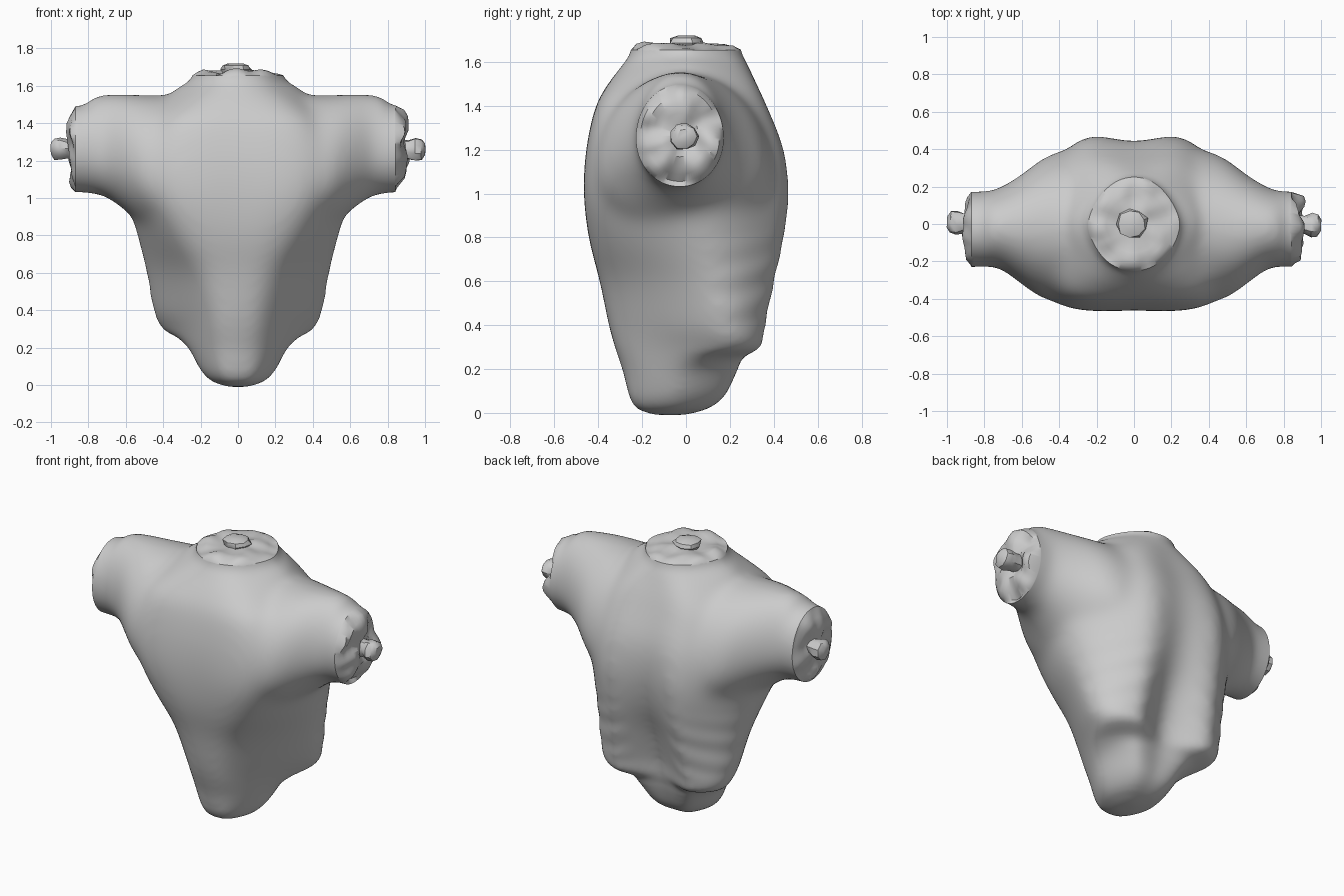
import bpy, bmesh, math, random
from mathutils import Vector, noise

if "Cube" in bpy.data.objects:
    bpy.data.objects.remove(bpy.data.objects["Cube"])

random.seed(4)


def spline(pts, n, closed):
    """Catmull-Rom through tuples of any length."""
    out, m = [], len(pts)
    for i in range(m if closed else m - 1):
        if closed:
            q = [pts[(i + k) % m] for k in (-1, 0, 1, 2)]
        else:
            q = [pts[min(max(i + k, 0), m - 1)] for k in (-1, 0, 1, 2)]
        for s in range(n):
            t = s / n
            out.append(tuple(0.5 * (2 * b + (c - a) * t + (2 * a - 5 * b + 4 * c - d) * t * t
                                    + (3 * b - a - 3 * c + d) * t ** 3)
                             for a, b, c, d in zip(*q)))
    if not closed:
        out.append(tuple(pts[-1]))
    return out


def ramp(x, lo, hi):
    return max(0, min(1, (x - lo) / (hi - lo)))


def loft(bm, rings):
    vs = [[bm.verts.new(p) for p in r] for r in rings]
    n = len(vs[0])
    for a, b in zip(vs, vs[1:]):
        for i in range(n):
            bm.faces.new((a[i], a[(i + 1) % n], b[(i + 1) % n], b[i]))
    bm.faces.new(vs[0][::-1])
    bm.faces.new(vs[-1])


def to_object(bm, name):
    bmesh.ops.recalc_face_normals(bm, faces=bm.faces)
    me = bpy.data.meshes.new(name)
    bm.to_mesh(me)
    bm.free()
    ob = bpy.data.objects.new(name, me)
    bpy.context.collection.objects.link(ob)
    return ob


def activate(ob):
    bpy.ops.object.select_all(action='DESELECT')
    ob.select_set(True)
    bpy.context.view_layer.objects.active = ob


# trunk levels: z, front y, front corner x/y, side x/y, back lobe x/y, spine y
trunk = [
    (-.01, -.14, .03, -.13, .05, -.08, .03, -.02, -.01),
    (0.02, -.225, .08, -.195, .14, -.06, .09, .08, .10),
    (0.08, -.26, .11, -.22, .20, -.04, .13, .155, .175),
    (0.19, -.29, .14, -.235, .26, -.01, .18, .215, .22),
    (0.25, -.31, .155, -.245, .32, .06, .21, .25, .235),
    (0.30, -.325, .165, -.255, .40, .16, .26, .34, .25),
    (0.40, -.353, .185, -.275, .45, .15, .27, .36, .265),
    (0.60, -.393, .24, -.315, .49, .12, .27, .40, .325),
    (0.80, -.443, .34, -.37, .54, .09, .28, .435, .40),
    (1.00, -.463, .42, -.405, .59, .06, .30, .445, .44),
    (1.20, -.453, .45, -.395, .60, .03, .30, .415, .43),
    (1.40, -.41, .38, -.36, .53, 0, .28, .335, .36),
    (1.50, -.355, .29, -.295, .43, 0, .23, .285, .32),
    (1.58, -.295, .20, -.23, .335, 0, .19, .225, .285),
    (1.64, -.255, .16, -.19, .25, 0, .15, .19, .255),
    (1.76, -.235, .15, -.17, .22, 0, .14, .17, .235),
]
bm = bmesh.new()
rings = []
for z, yf, wf, yw, ws, ys, xl, yb, yc in spline(trunk, 4, False):
    half = [(wf, yw), (ws, ys), (xl, yb)]
    sec = [(0, yf)] + half + [(0, yc)] + [(-x, y) for x, y in reversed(half)]
    rings.append([(x, y, z) for x, y in spline(sec, 8, True)])
loft(bm, rings)

# shoulders and arm stumps: x, front y, back y, bottom z, middle z, top z
arm = [
    (0, -.44, .40, .8, 1.05, 1.55),
    (.25, -.44, .41, .8, 1.05, 1.55),
    (.40, -.42, .39, .8, 1.08, 1.55),
    (.50, -.395, .345, .85, 1.13, 1.55),
    (.60, -.325, .268, .93, 1.19, 1.555),
    (.70, -.25, .205, 1.0, 1.23, 1.553),
    (.76, -.23, .18, 1.02, 1.25, 1.54),
    (.84, -.23, .173, 1.03, 1.25, 1.495),
    (1.0, -.23, .173, 1.03, 1.25, 1.485),
]
arm = [(-r[0],) + r[1:] for r in reversed(arm[1:])] + arm
rings = []
for x, yf, yb, z0, zc, z1 in spline(arm, 4, False):
    ring = []
    for i in range(48):
        a = math.tau * i / 48
        c, s = math.cos(a), math.sin(a)
        ring.append((x, (yf + yb) / 2 + (yb - yf) / 2 * c,
                     zc + s * ((z1 - zc) if s > 0 else (zc - z0))))
    rings.append(ring)
loft(bm, rings)
torso = to_object(bm, "torso")

# fuse, then soften most where shoulders meet the trunk
activate(torso)
m = torso.modifiers.new("fuse", 'REMESH')
m.mode = 'VOXEL'
m.voxel_size = 0.018
bpy.ops.object.modifier_apply(modifier="fuse")
blend = torso.vertex_groups.new(name="blend")
for v in torso.data.vertices:
    x, y, z = v.co
    w = ramp(z, .4, .8) * ramp(.8 - abs(x), 0, .15) * ramp(1.6 - z, 0, .15)
    w = max(w, ramp(-y, .05, .15) * ramp(z, .08, .2) * ramp(1.5 - z, 0, .2) * .8)
    w *= ramp(.85 - abs(x), 0, .15)
    blend.add([v.index], w, 'REPLACE')
for name, n, group in (("soften", 10, ""), ("melt", 60, "blend")):
    s = torso.modifiers.new(name, 'SMOOTH')
    s.factor = 0.5
    s.iterations = n
    s.vertex_group = group
    bpy.ops.object.modifier_apply(modifier=name)

bm = bmesh.new()
bm.from_mesh(torso.data)
bm.normal_update()

# faint ribs on the back lobes
moves = []
for v in bm.verts:
    x, y, z = v.co
    w = ramp(y, .08, .2) * ramp(z, .32, .42) * ramp(.85 - z, 0, .2) * ramp(abs(x), .12, .22)
    moves.append(v.normal * (.002 * w * math.sin((z + .35 * abs(x)) * 42)))
for v, d in zip(bm.verts, moves):
    v.co += d


def torn_cap(bm, co, no, depth):
    """Slice a stump off and close it with a ragged surface."""
    co, no = Vector(co), Vector(no)
    r = bmesh.ops.bisect_plane(bm, geom=bm.verts[:] + bm.edges[:] + bm.faces[:], dist=1e-4,
                               plane_co=co, plane_no=no, clear_outer=True)
    edges = [e for e in r['geom_cut'] if isinstance(e, bmesh.types.BMEdge)]
    base = {v for e in edges for v in e.verts}
    c = sum((v.co for v in base), Vector()) / len(base)
    for scale, rise in ((.9, .35), (.85, .6), (.8, .7), (.7, .7), (.5, .7)):
        ext = bmesh.ops.extrude_edge_only(bm, edges=edges)['geom']
        edges = [g for g in ext if isinstance(g, bmesh.types.BMEdge)]
        for v in [g for g in ext if isinstance(g, bmesh.types.BMVert)]:
            v.co -= no * (v.co - c).dot(no)
            v.co = c + (v.co - c) * scale
            v.co += no * depth * (rise + .7 * noise.noise(v.co * 10))
    bmesh.ops.edgeloop_fill(bm, edges=edges)


torn_cap(bm, (.842, 0, 0), (1, 0, 0), .07)
torn_cap(bm, (-.87, 0, 0), (-1, 0, 0), .045)
torn_cap(bm, (0, 0, 1.655), (0, 0, 1), .035)
bmesh.ops.recalc_face_normals(bm, faces=bm.faces)
bm.to_mesh(torso.data)
bm.free()


def bone(name, start, end, radius):
    """Lumpy broken bone end."""
    start, end = Vector(start), Vector(end)
    q = (end - start).to_track_quat('Z', 'Y')
    L = (end - start).length
    bm = bmesh.new()
    rings = []
    for t, k in ((0, .9), (.5, .85), (.72, 1.05), (.9, .95), (1, .5)):
        ring = []
        for i in range(9):
            a = math.tau * i / 9
            rr = radius * k * random.uniform(.88, 1.08)
            ring.append(start + q @ Vector((rr * math.cos(a), rr * math.sin(a), t * L)))
        rings.append(ring)
    loft(bm, rings)
    return to_object(bm, name)


parts = [torso,
         bone("right_arm_bone", (.82, 0, 1.26), (1, -.01, 1.26), .062),
         bone("left_arm_bone", (-.82, 0, 1.265), (-1, .01, 1.265), .062),
         bone("neck_bone", (-.01, 0, 1.6), (-.01, 0, 1.72), .08)]
for ob in parts:
    activate(ob)
    bpy.ops.object.shade_smooth_by_angle(angle=math.radians(38))
